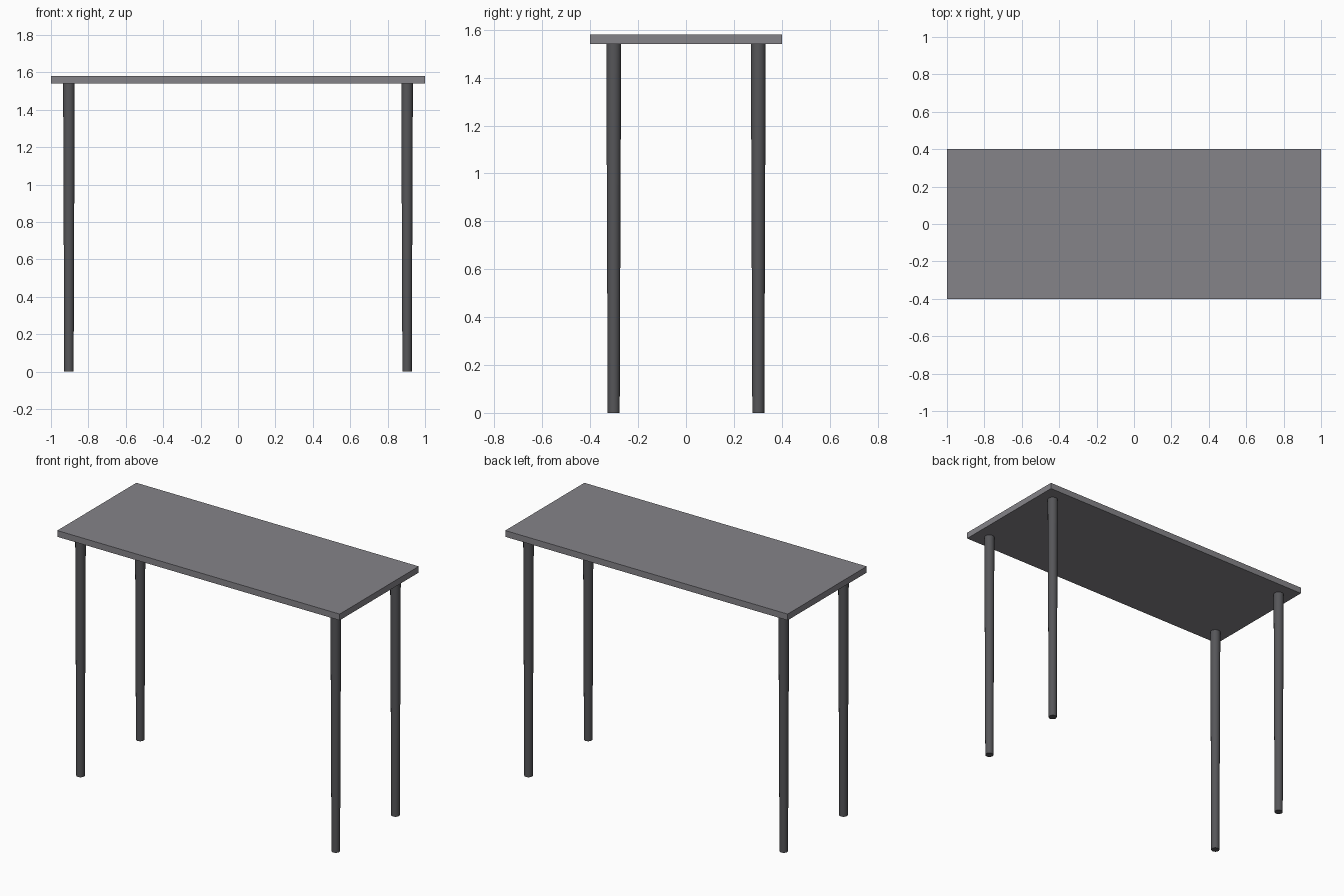
import bpy
import math

cube = bpy.data.objects.get("Cube")
if cube:
    bpy.data.objects.remove(cube, do_unlink=True)


def make_material(name, rgb):
    mat = bpy.data.materials.new(name)
    mat.use_nodes = True
    colour = (*rgb, 1.0)
    mat.diffuse_color = colour
    mat.node_tree.nodes["Principled BSDF"].inputs["Base Color"].default_value = colour
    return mat


top_grey = make_material("mid grey", (0.235, 0.23, 0.25))
leg_grey = make_material("dark grey", (0.093, 0.093, 0.1))

HEIGHT = 1.58
THICKNESS = 0.04
LEG_LENGTH = HEIGHT - THICKNESS

# Table top
bpy.ops.mesh.primitive_cube_add(size=1, location=(0, 0, HEIGHT - THICKNESS / 2))
top = bpy.context.object
top.name = "table_top"
top.scale = (2.0, 0.8, THICKNESS)
bpy.ops.object.transform_apply(location=False, rotation=False, scale=True)
top.data.materials.append(top_grey)

# Four round legs, slightly tapered towards the floor
for x_name, x in (("right", -0.904), ("left", 0.904)):
    for y_name, y in (("front", -0.302), ("back", 0.302)):
        bpy.ops.mesh.primitive_cone_add(vertices=24, radius1=0.025, radius2=0.031,
                                        depth=LEG_LENGTH, location=(x, y, LEG_LENGTH / 2))
        leg = bpy.context.object
        leg.name = f"{y_name}_{x_name}_leg"
        leg.data.materials.append(leg_grey)
        bpy.ops.object.shade_smooth_by_angle(angle=math.radians(40))
